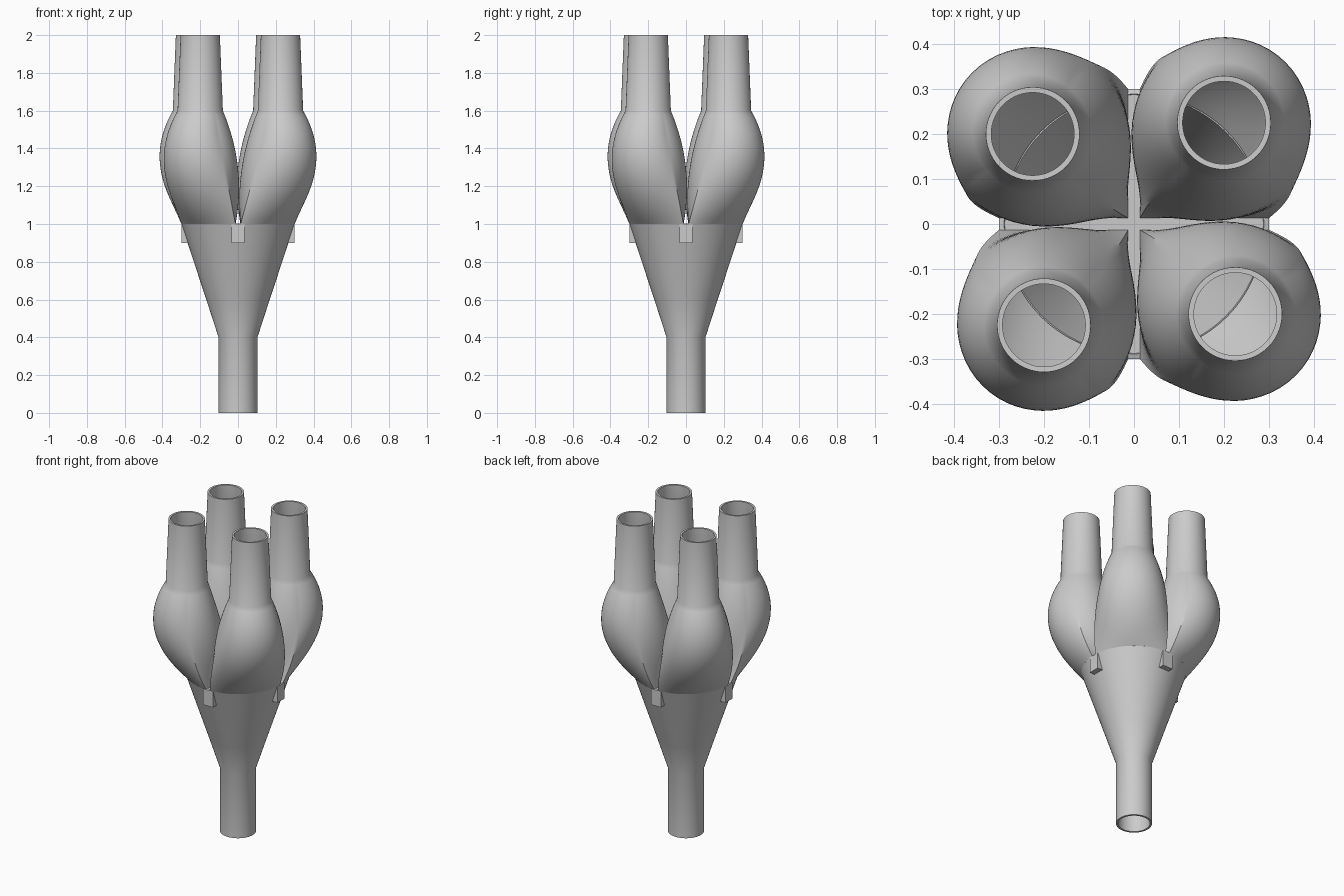
import bpy, bmesh, math
from mathutils import Vector

cube = bpy.data.objects.get("Cube")
if cube:
    bpy.data.objects.remove(cube, do_unlink=True)

grey = bpy.data.materials.new("plain grey")
grey.use_nodes = True
grey.diffuse_color = (0.6, 0.6, 0.6, 1)
grey.node_tree.nodes["Principled BSDF"].inputs["Base Color"].default_value = (0.6, 0.6, 0.6, 1)

WALL = 0.012
GAP = 0.013      # half the slot between neighbouring tubes
CONE_R = 0.3
CONE_TOP, SHOULDER, TOP = 1.0, 1.6, 2.0


def finish(bm, name, wall=0):
    """Turn a bmesh into a shaded object, optionally with wall thickness."""
    mesh = bpy.data.meshes.new(name)
    bm.to_mesh(mesh)
    bm.free()
    obj = bpy.data.objects.new(name, mesh)
    bpy.context.collection.objects.link(obj)
    mesh.materials.append(grey)
    bpy.ops.object.select_all(action='DESELECT')
    obj.select_set(True)
    bpy.context.view_layer.objects.active = obj
    if wall:
        mod = obj.modifiers.new("wall", 'SOLIDIFY')
        mod.thickness = wall
        mod.offset = -1
        bpy.ops.object.modifier_apply(modifier=mod.name)
        bpy.ops.object.shade_smooth_by_angle(angle=math.radians(35))
    return obj


def loft(rings, name):
    """Skin closed counter-clockwise rings from bottom to top."""
    bm = bmesh.new()
    rows = [[bm.verts.new(p) for p in ring] for ring in rings]
    for low, high in zip(rows, rows[1:]):
        for i in range(len(low)):
            j = (i + 1) % len(low)
            bm.faces.new((low[i], low[j], high[j], high[i]))
    return finish(bm, name, WALL)


def circle(angles, centre, r, z):
    return [Vector((centre[0] + r * math.cos(a), centre[1] + r * math.sin(a), z)) for a in angles]


# Outlet pipe and collecting cone
full = [math.tau * i / 72 for i in range(72)]
loft([circle(full, (0, 0), r, z) for r, z in
      ((0.103, 0), (0.103, 0.4), (0.168, 0.6), (0.234, 0.8), (CONE_R, CONE_TOP))],
     "collector_cone")

# Quarter-sector outline where each tube meets the cone
reach = math.sqrt(CONE_R ** 2 - GAP ** 2)
start = math.asin(GAP / CONE_R)
sweep = math.pi / 2 - 2 * start
EDGE, ARC = 20, 36
sector = [Vector((GAP + (reach - GAP) * i / EDGE, GAP, CONE_TOP)) for i in range(EDGE)]
sector += circle([start + sweep * i / ARC for i in range(ARC)], (0, 0), CONE_R, CONE_TOP)
sector += [Vector((GAP, reach - (reach - GAP) * i / EDGE, CONE_TOP)) for i in range(EDGE)]
angles = [math.atan2(p.y - 0.14, p.x - 0.14) for p in sector]

# Bulging tube: sector, wide belly, round shoulder, then a tapering neck
BELLY = 0.58
centre = (0.2, 0.225)
belly = circle(angles, (0.2, 0.222), 0.193, 0)
shoulder = circle(angles, centre, 0.12, 0)
rings = []
STEPS = 24
for k in range(STEPS + 1):
    s = k / STEPS
    w0 = (s - BELLY) * (s - 1) / BELLY
    w1 = s * (s - 1) / (BELLY * (BELLY - 1))
    w2 = s * (s - BELLY) / (1 - BELLY)
    ring = [a * w0 + b * w1 + c * w2 for a, b, c in zip(sector, belly, shoulder)]
    for p in ring:
        p.z = CONE_TOP + (SHOULDER - CONE_TOP) * s
    rings.append(ring)
rings.append(circle(angles, centre, 0.104, TOP))

for n, side in enumerate(("back_left", "back_right", "front_right", "front_left")):
    tube = loft(rings, "tube_" + side)
    tube.rotation_euler.z = n * math.pi / 2

# Crossed divider bars closing the slots between the tubes
for name, size in (("divider_bar_x", (0.6, 0.07, 0.1)), ("divider_bar_y", (0.07, 0.6, 0.1))):
    bm = bmesh.new()
    bmesh.ops.create_cube(bm, size=1)
    bmesh.ops.scale(bm, vec=size, verts=bm.verts)
    bmesh.ops.translate(bm, vec=(0, 0, CONE_TOP - 0.05), verts=bm.verts)
    finish(bm, name)
